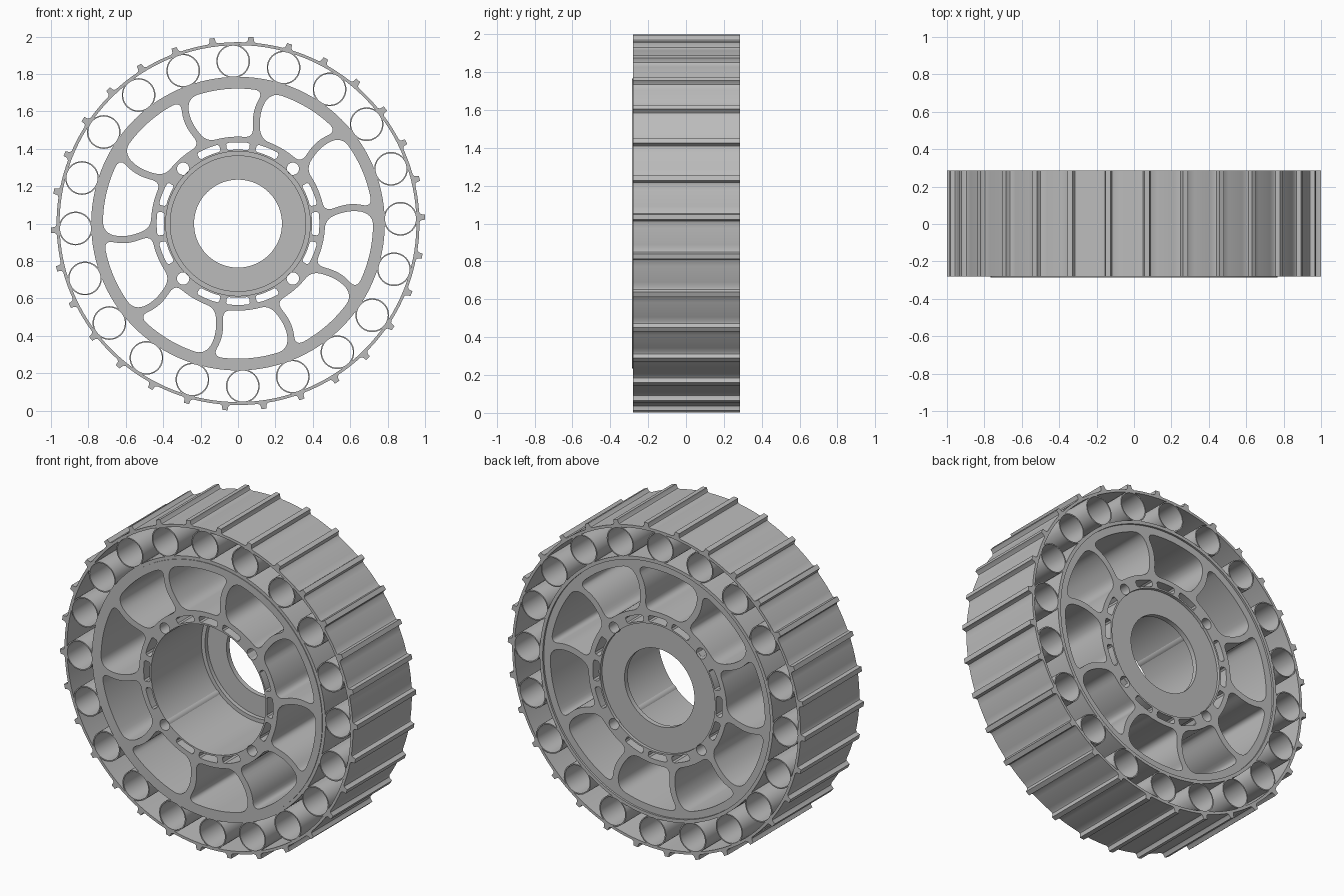
import bpy, bmesh, math
from mathutils import Matrix, Vector

cube = bpy.data.objects.get("Cube")
if cube:
    bpy.data.objects.remove(cube)

grey = bpy.data.materials.new("plain grey")
grey.use_nodes = True
grey.diffuse_color = (0.5, 0.5, 0.5, 1)
grey.node_tree.nodes["Principled BSDF"].inputs["Base Color"].default_value = (0.5, 0.5, 0.5, 1)

FRONT, BACK = -0.285, 0.285


def polar(r, deg):
    a = math.radians(deg)
    return Vector((r * math.cos(a), r * math.sin(a)))


def circle(r, n=120, centre=Vector((0, 0))):
    return [centre + polar(r, 360 * i / n) for i in range(n)]


def plate(name, outlines, y0, y1):
    """Extrude closed outlines along y; inner outlines become holes."""
    curve = bpy.data.curves.new(name, 'CURVE')
    curve.dimensions = '2D'
    curve.fill_mode = 'BOTH'
    curve.extrude = (y1 - y0) / 2
    for pts in outlines:
        s = curve.splines.new('POLY')
        s.points.add(len(pts) - 1)
        for p, co in zip(s.points, pts):
            p.co = (co.x, co.y, 0, 1)
        s.use_cyclic_u = True
    temp = bpy.data.objects.new(name + " outline", curve)
    bpy.context.collection.objects.link(temp)
    dg = bpy.context.evaluated_depsgraph_get()
    mesh = bpy.data.meshes.new_from_object(temp.evaluated_get(dg))
    bpy.data.objects.remove(temp)
    bpy.data.curves.remove(curve)
    # stand the plate upright around the axle
    mesh.transform(Matrix.Translation((0, (y0 + y1) / 2, 1)) @ Matrix.Rotation(math.pi / 2, 4, 'X'))
    bm = bmesh.new()
    bm.from_mesh(mesh)
    bmesh.ops.remove_doubles(bm, verts=bm.verts, dist=0.00005)
    bmesh.ops.recalc_face_normals(bm, faces=bm.faces)
    bm.to_mesh(mesh)
    bm.free()
    mesh.materials.clear()
    mesh.materials.append(grey)
    ob = bpy.data.objects.new(name, mesh)
    bpy.context.collection.objects.link(ob)
    bpy.ops.object.select_all(action='DESELECT')
    ob.select_set(True)
    bpy.context.view_layer.objects.active = ob
    bpy.ops.object.shade_smooth_by_angle(angle=math.radians(30))
    return ob


def rounded_loop(sides, steps=6):
    """Join trimmed sides with soft corners; each side is (corner, points)."""
    loop = []
    for i, (corner, pts) in enumerate(sides):
        before = sides[i - 1][1][-1]
        for k in range(1, steps):
            t = k / steps
            loop.append(before * (1 - t) ** 2 + corner * 2 * t * (1 - t) + pts[0] * t * t)
        loop += pts
    return loop


R_IN, R_OUT = 0.465, 0.722


def pocket(k):
    """Opening between two curved spokes."""
    def edge(t, side):
        r = R_IN + (R_OUT - R_IN) * t
        mid = 5.3 + 2.8 * math.sin(math.pi * t) + 36 * (k + (side < 0))
        return r, mid + side * math.degrees(0.019 / r)

    def run(side, ts):
        return [polar(*edge(t, side)) for t in ts]

    def arc(r, a, b, trim):
        trim = math.degrees(trim / r)
        a, b = (a + trim, b - trim) if b > a else (a - trim, b + trim)
        return [polar(r, a + (b - a) * i / 12) for i in range(13)]

    up = [0.22 + 0.56 * i / 8 for i in range(9)]
    a_in, a_out = edge(0, 1)[1], edge(1, 1)[1]
    b_in, b_out = edge(0, -1)[1], edge(1, -1)[1]
    return rounded_loop([
        (polar(R_IN, a_in), run(1, up)),
        (polar(R_OUT, a_out), arc(R_OUT, a_out, b_out, 0.055)),
        (polar(R_OUT, b_out), run(-1, up[::-1])),
        (polar(R_IN, b_in), arc(R_IN, b_in, a_in, 0.055)),
    ])


def slot(mid, half=8.5, r0=0.396, r1=0.435):
    """Short curved slot with softened corners."""
    def arc(r, a, b):
        return [polar(r, a + (b - a) * i / 8) for i in range(9)]
    h = half - 1.2
    low, high = r0 + 0.008, r1 - 0.008
    return (arc(r1, mid - h, mid + h) + [polar(high, mid + half), polar(low, mid + half)]
            + arc(r0, mid + h, mid - h) + [polar(low, mid - half), polar(high, mid - half)])


# Hub: rim, curved spokes, slots, bolt holes and bore
hub_cuts = [pocket(k) for k in range(10)]
hub_cuts += [slot(q * 90 + d) for q in range(4) for d in (-22, 0, 22)]
hub_cuts += [circle(0.033, 24, polar(0.415, 45 + 90 * q)) for q in range(4)]
plate("hub", [circle(0.766), circle(0.386)] + hub_cuts, FRONT, BACK - 0.012)

# Bearing seat at the back of the bore
plate("bore_flange", [circle(0.387), circle(0.235)], 0.225, 0.255)
plate("bore_shoulder", [circle(0.387), circle(0.362)], 0.2, 0.226)

# Inner band around the hub
plate("inner_band", [circle(0.785), circle(0.765)], FRONT + 0.004, BACK)

# Tubes that cushion the tread
for i in range(20):
    c = polar(0.869, 1.7 + 18 * i)
    plate("cushion_tube", [circle(0.09, 40, c), circle(0.083, 40, c)], FRONT + 0.004, BACK)

# Tread band with raised lugs
tread = []
lug = [(0.97, -1.7), (0.975, -1.15), (0.982, -0.95), (1.0, -0.8)]
lug += [(r, -a) for r, a in reversed(lug)]
for i in range(30):
    base = 2 + 12 * i
    tread += [polar(r, base + a) for r, a in lug]
    tread += [polar(0.97, base + a) for a in (3.4, 5.1, 6.9, 8.6)]
plate("tread", [tread, circle(0.954)], FRONT + 0.004, BACK)
